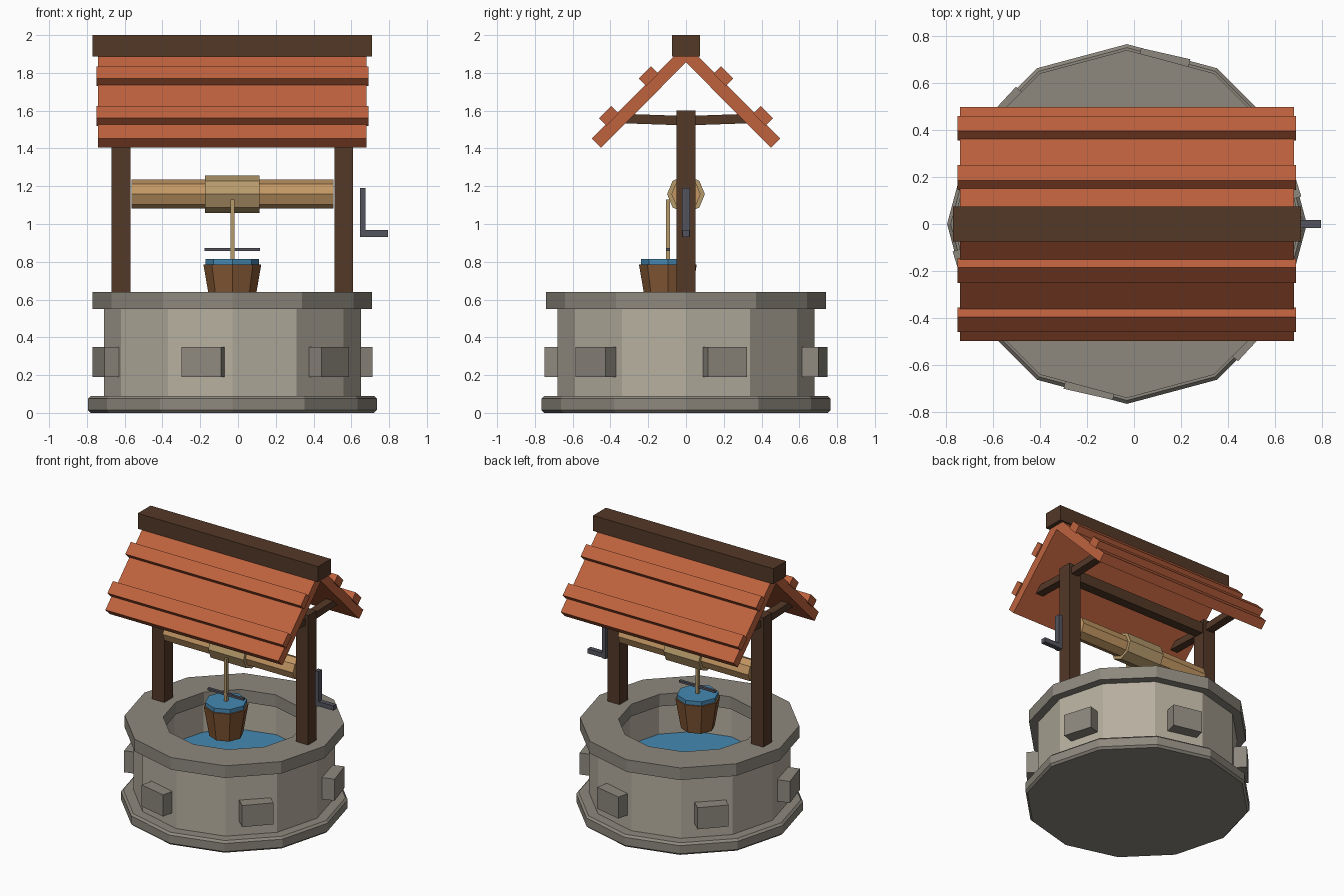
import bpy, bmesh
from math import sin, cos, pi, radians
from mathutils import Matrix

if "Cube" in bpy.data.objects:
    bpy.data.objects.remove(bpy.data.objects["Cube"])

CX = -0.03  # the well sits slightly left because the crank sticks out


def mat(name, *rgb):
    """Material from display colours, converted to linear."""
    m = bpy.data.materials.new(name)
    m.diffuse_color = (*[c ** 2.2 for c in rgb], 1)
    m.use_nodes = True
    m.node_tree.nodes["Principled BSDF"].inputs["Base Color"].default_value = m.diffuse_color
    return m


STONE = mat("wall_stone", 0.71, 0.68, 0.62)
CAP = mat("cap_stone", 0.55, 0.53, 0.49)
DARK = mat("dark_wood", 0.33, 0.23, 0.17)
TILE = mat("roof_tile", 0.74, 0.385, 0.25)
LOG = mat("log_wood", 0.76, 0.59, 0.39)
ROPE = mat("rope_fibre", 0.71, 0.60, 0.42)
PAIL = mat("pail_wood", 0.52, 0.35, 0.22)
WATER = mat("water_blue", 0.28, 0.53, 0.69)
IRON = mat("iron", 0.33, 0.33, 0.37)


def finish(name, bm, material, matrix=Matrix()):
    bmesh.ops.recalc_face_normals(bm, faces=bm.faces)
    me = bpy.data.meshes.new(name)
    bm.to_mesh(me)
    bm.free()
    me.materials.append(material)
    ob = bpy.data.objects.new(name, me)
    ob.matrix_world = matrix
    bpy.context.collection.objects.link(ob)
    return ob


def box(name, centre, size, material, rot=Matrix()):
    bm = bmesh.new()
    bmesh.ops.create_cube(bm, size=1)
    bmesh.ops.scale(bm, vec=size, verts=bm.verts)
    return finish(name, bm, material, Matrix.Translation(centre) @ rot)


def turned(name, profile, sides, material, centre=(CX, 0, 0), ring=False, rot=Matrix()):
    """Spin (radius, height) points; ring=True closes the profile into a hollow ring."""
    bm = bmesh.new()
    loops = [[bm.verts.new((r * cos(2 * pi * i / sides), r * sin(2 * pi * i / sides), z))
              for i in range(sides)] for r, z in profile]
    pairs = list(zip(loops, loops[1:]))
    if ring:
        pairs.append((loops[-1], loops[0]))
    else:
        bm.faces.new(loops[0])
        bm.faces.new(loops[-1])
    for a, b in pairs:
        for i in range(sides):
            j = (i + 1) % sides
            bm.faces.new((a[i], a[j], b[j], b[i]))
    return finish(name, bm, material, Matrix.Translation(centre) @ rot)


def extruded(name, yz, half, material):
    """Extrude a (y, z) outline along x, centred on the well."""
    bm = bmesh.new()
    a, b = [[bm.verts.new((CX + s * half, y, z)) for y, z in yz] for s in (-1, 1)]
    bm.faces.new(a)
    bm.faces.new(b)
    for i in range(len(yz)):
        j = (i + 1) % len(yz)
        bm.faces.new((a[i], a[j], b[j], b[i]))
    return finish(name, bm, material)


# Stone well: foot, wall, rim and water
turned("foot", [(0.75, 0), (0.765, 0.015), (0.765, 0.075), (0.75, 0.09)], 12, CAP)
turned("wall", [(0.68, 0.08), (0.68, 0.56), (0.49, 0.56), (0.49, 0.08)], 12, STONE, ring=True)
turned("rim", [(0.74, 0.55), (0.74, 0.64), (0.48, 0.64), (0.48, 0.55)], 12, CAP, ring=True)
turned("well_water", [(0.495, 0.31), (0.495, 0.34)], 12, WATER)

# Protruding stones
for i in range(6):
    a = 0.3 + i * pi / 3
    box(f"stone_{i}", (CX + 0.683 * cos(a), 0.683 * sin(a), 0.27), (0.12, 0.215, 0.16),
        CAP, Matrix.Rotation(a, 4, 'Z'))

# Posts and roof braces
for side, s in (("left", -1), ("right", 1)):
    x = CX + s * 0.59
    box(f"{side}_post", (x, 0, 1.11), (0.10, 0.10, 0.98), DARK)
    for end, t in (("front", -1), ("back", 1)):
        box(f"{side}_{end}_brace", (x, t * 0.18, 1.553), (0.06, 0.36, 0.05),
            DARK, Matrix.Rotation(t * radians(2), 4, 'X'))
box("tie_beam", (CX, 0, 1.54), (1.18, 0.07, 0.08), DARK)

# Roof slopes, battens and ridge
for end, t in (("front", -1), ("back", 1)):
    slope = [(0, 1.855), (0.45, 1.405), (0.498, 1.453), (0, 1.951)]
    extruded(f"{end}_roof", [(t * y, z) for y, z in slope], 0.71, TILE)
    for n, (y, z) in enumerate(((0.185, 1.835), (0.395, 1.625))):
        lath = [(y, z), (y + 0.065, z - 0.065), (y + 0.025, z - 0.105), (y - 0.04, z - 0.04)]
        extruded(f"{end}_batten_{n}", [(t * p, q) for p, q in lath], 0.72, TILE)
box("ridge", (CX, 0, 1.943), (1.48, 0.15, 0.114), DARK)

# Windlass and crank
LIE = Matrix.Rotation(pi / 2, 4, 'Y')
turned("axle", [(0.077, -0.535), (0.077, 0.535)], 8, LOG, (CX, 0, 1.158), rot=LIE)
turned("drum", [(0.10, -0.145), (0.10, 0.145)], 8, ROPE, (CX, 0, 1.158), rot=LIE)
box("crank_arm", (0.66, 0, 1.06), (0.03, 0.04, 0.26), IRON)
box("crank_handle", (0.72, 0, 0.95), (0.15, 0.035, 0.035), IRON)

# Rope and bucket
BY = -0.096
box("rope", (CX, BY, 0.965), (0.022, 0.022, 0.33), ROPE)
turned("bucket", [(0.115, 0.565), (0.153, 0.785)], 8, PAIL, (CX, BY, 0))
turned("bucket_water", [(0.142, 0.78), (0.142, 0.815)], 8, WATER, (CX, BY, 0))
box("bucket_handle", (CX, BY, 0.866), (0.295, 0.02, 0.016), IRON)
